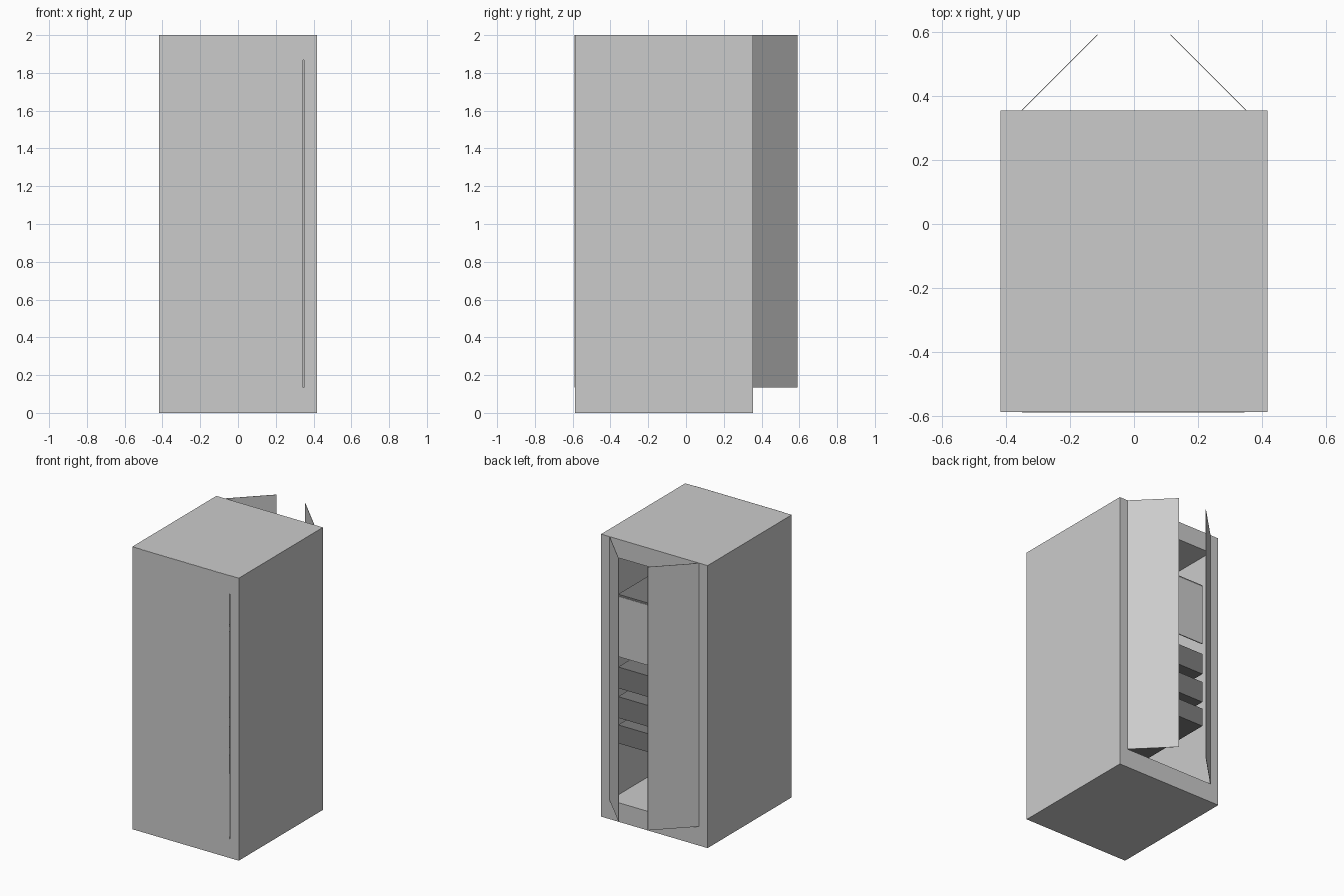
import bpy
import bmesh
import math
from mathutils import Matrix, Vector

if "Cube" in bpy.data.objects:
    bpy.data.objects.remove(bpy.data.objects["Cube"])

W, FRONT, BACK, H = 0.417, -0.587, 0.354, 2.0   # outer cabinet
OW, OZ0, OZ1 = 0.35, 0.135, 1.868               # opening


def material(name, v):
    m = bpy.data.materials.new(name)
    m.diffuse_color = (v, v, v, 1)
    m.use_nodes = True
    m.node_tree.nodes["Principled BSDF"].inputs["Base Color"].default_value = m.diffuse_color
    return m


LIGHT = material("light_grey", 0.6)
DARK = material("dark_grey", 0.21)


def finish(name, bm, mat):
    bmesh.ops.recalc_face_normals(bm, faces=bm.faces)
    me = bpy.data.meshes.new(name)
    bm.to_mesh(me)
    bm.free()
    me.materials.append(mat)
    ob = bpy.data.objects.new(name, me)
    bpy.context.collection.objects.link(ob)
    return ob


def box(name, lo, hi, mat):
    lo, hi = Vector(lo), Vector(hi)
    bm = bmesh.new()
    bmesh.ops.create_cube(bm, size=1, matrix=Matrix.Translation((lo + hi) / 2)
                          @ Matrix.Diagonal((*(hi - lo), 1)))
    return finish(name, bm, mat)


# Cabinet: rectangular tube open at front and back
bm = bmesh.new()


def ring(w, z0, z1, y):
    return [bm.verts.new(p) for p in ((-w, y, z0), (w, y, z0), (w, y, z1), (-w, y, z1))]


loops = [ring(W, 0, H, FRONT), ring(W, 0, H, BACK),
         ring(OW, OZ0, OZ1, BACK), ring(OW, OZ0, OZ1, FRONT)]
for i in range(4):
    a, b = loops[i], loops[(i + 1) % 4]
    for j in range(4):
        k = (j + 1) % 4
        bm.faces.new((a[j], a[k], b[k], b[j]))
finish("cabinet", bm, LIGHT)

# Closed front door, leaving a narrow gap on its right edge
box("front_door", (-OW, -0.59, OZ0), (0.345, -0.588, H), LIGHT)

# Two rear doors swung open by 45 degrees
for side, name in ((1, "rear_door_right"), (-1, "rear_door_left")):
    door = box(name, (0, -0.001, OZ0), (0.334, 0.001, H), LIGHT)
    door.location = (side * OW, BACK, 0)
    door.rotation_euler.z = math.radians(135 if side > 0 else 45)

# Upper unit: dark top shelf, light rear panel, open below
IW, Y0, Y1 = 0.29, -0.5, 0.345
box("upper_shelf", (-IW, Y0, 1.59), (IW, Y1, 1.605), DARK)
box("upper_rear_panel", (-IW, Y1 - 0.004, 1.165), (IW, Y1 + 0.003, 1.592), LIGHT)

# Stack of three rack units
for i, (z0, z1) in enumerate(((0.55, 0.68), (0.73, 0.88), (0.94, 1.09))):
    box(f"rack_unit_{i + 1}", (-IW, Y0, z0), (IW, Y1, z1), DARK)
